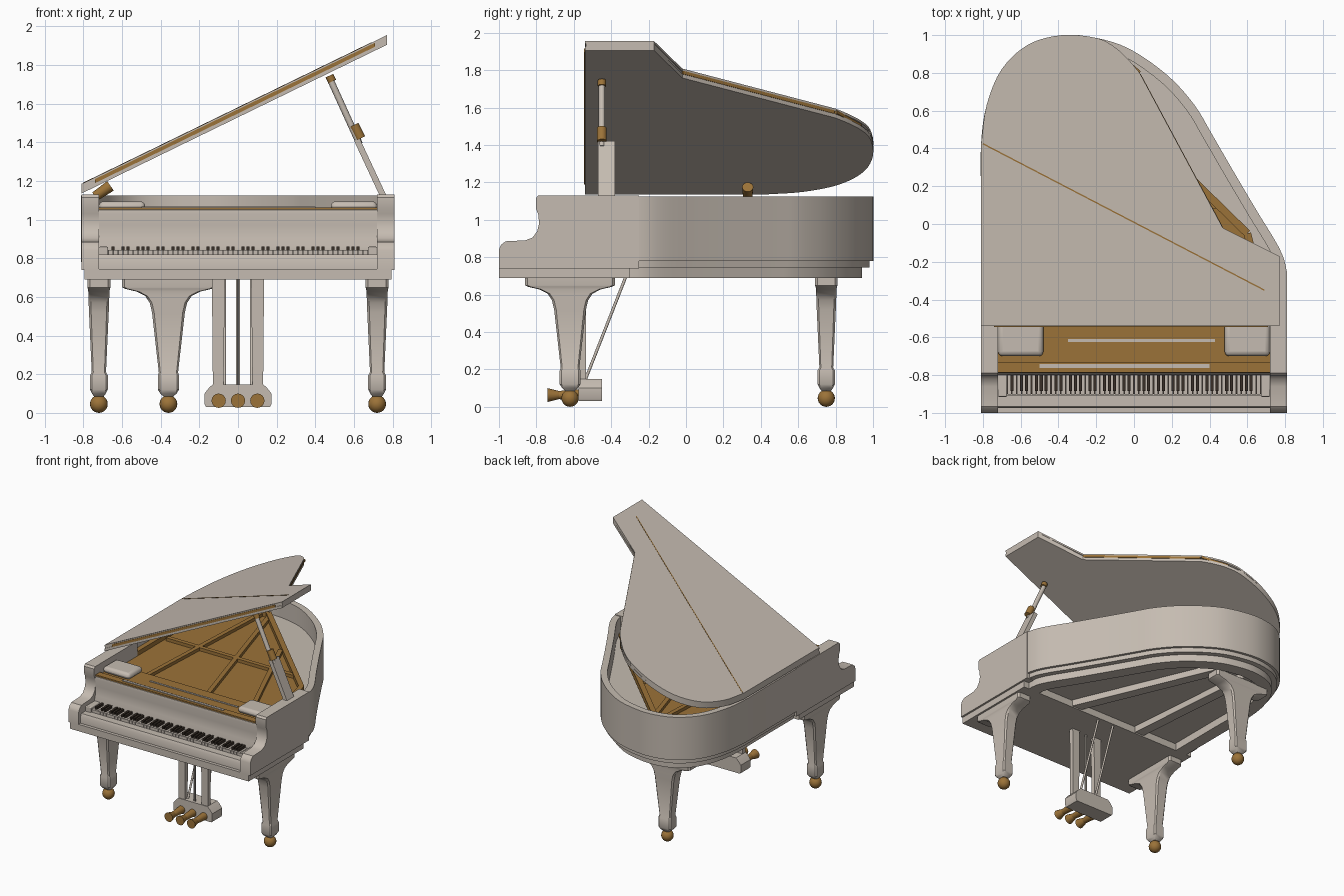
import bpy, bmesh, math
from mathutils import Vector

if "Cube" in bpy.data.objects:
    bpy.data.objects.remove(bpy.data.objects["Cube"])


def material(name, rgb):
    m = bpy.data.materials.new(name)
    m.diffuse_color = (*rgb, 1)
    m.use_nodes = True
    m.node_tree.nodes["Principled BSDF"].inputs["Base Color"].default_value = m.diffuse_color
    return m


CREAM = material("warm off white", (0.56, 0.50, 0.44))
GOLD = material("antique gold", (0.33, 0.17, 0.04))
DARK = material("dark brown", (0.04, 0.028, 0.02))


def finish(bm, name, mat, angle=35):
    bmesh.ops.recalc_face_normals(bm, faces=bm.faces)
    me = bpy.data.meshes.new(name)
    bm.to_mesh(me)
    bm.free()
    me.materials.append(mat)
    me.shade_smooth()
    me.set_sharp_from_angle(angle=math.radians(angle))
    ob = bpy.data.objects.new(name, me)
    bpy.context.collection.objects.link(ob)
    return ob


def prism(name, pts, lo, hi, mat, axis="z", shear=0.0):
    """Extrude a 2D outline along an axis; shear lifts z with x (for the lid)."""
    place = {"x": lambda a, b, t: (t, a, b), "y": lambda a, b, t: (a, t, b),
             "z": lambda a, b, t: (a, b, t)}[axis]
    bm = bmesh.new()
    low = [bm.verts.new(place(a, b, lo)) for a, b in pts]
    top = [bm.verts.new(place(a, b, hi)) for a, b in pts]
    bm.faces.new(low)
    bm.faces.new(top)
    for i in range(len(pts)):
        j = (i + 1) % len(pts)
        bm.faces.new((low[i], low[j], top[j], top[i]))
    for v in bm.verts:
        v.co.z += shear * (v.co.x + 0.8)
    return finish(bm, name, mat)


def box(name, x0, x1, y0, y1, z0, z1, mat, bevel=0.0):
    ob = prism(name, [(x0, y0), (x1, y0), (x1, y1), (x0, y1)], z0, z1, mat)
    if bevel:
        b = ob.modifiers.new("bevel", "BEVEL")
        b.width, b.segments = bevel, 3
    return ob


def rod(name, a, b, r1, r2, mat, sides=16):
    a, b = Vector(a), Vector(b)
    bm = bmesh.new()
    bmesh.ops.create_cone(bm, cap_ends=True, segments=sides, radius1=r1, radius2=r2, depth=(b - a).length)
    rot = (b - a).to_track_quat("Z", "Y").to_matrix()
    for v in bm.verts:
        v.co = rot @ v.co + (a + b) / 2
    return finish(bm, name, mat, 50)


def bar(name, a, b, width, z0, z1, mat, shear=0.0):
    """Flat straight bar between two plan points."""
    a, b = Vector(a), Vector(b)
    n = Vector((-(b - a).y, (b - a).x)).normalized() * width / 2
    return prism(name, [a + n, b + n, b - n, a - n], z0, z1, mat, shear=shear)


def spline(pts, n=4):
    p = [Vector(q) for q in pts]
    p = [2 * p[0] - p[1]] + p + [2 * p[-1] - p[-2]]
    out = []
    for i in range(1, len(p) - 2):
        for k in range(n):
            t = k / n
            out.append(0.5 * (2 * p[i] + (p[i + 1] - p[i - 1]) * t
                              + (2 * p[i - 1] - 5 * p[i] + 4 * p[i + 1] - p[i + 2]) * t * t
                              + (3 * p[i] - p[i - 1] - 3 * p[i + 1] + p[i + 2]) * t ** 3))
    return out + [p[-2]]


def inset(line, d):
    out = []
    for i, q in enumerate(line):
        t = (line[min(i + 1, len(line) - 1)] - line[max(i - 1, 0)]).normalized()
        out.append(q + Vector((-t.y, t.x)) * d)
    return out


# Case: bent rim, lip, underside frame and soundboard share one plan curve
tail = [(-.2, .985), (-.38, 1.0), (-.56, .95), (-.70, .82), (-.78, .63), (-.81, .42)]
curve = spline([(.81, -.35), (.805, -.23), (.765, -.12), (.65, .07), (.52, .29), (.41, .48), (.32, .63),
                (.18, .785), (-.02, .925)] + tail + [(-.81, .15), (-.81, -.1), (-.81, -.35)])


def ring(name, d0, d1, z0, z1):
    prism(name, inset(curve, d0) + inset(curve, d1)[::-1], z0, z1, CREAM)


ring("case_rim", 0, .05, .78, 1.125)
ring("case_lip", .02, .1, .745, .785)
ring("underside_frame", .06, .16, .69, .75)
prism("case_bottom", inset(curve, .03), .75, .78, CREAM)
prism("soundboard", inset(curve, .04), .96, .98, CREAM)
box("key_bed", -.795, .795, -1, -.3, .69, .745, CREAM)
bar("underside_beam", (-.3, -.32), (-.4, .85), .08, .70, .75, CREAM)
bar("underside_beam", (.3, -.32), (-.2, .85), .08, .70, .75, CREAM)

# Scrolled key arms on both sides
arm = [(-1, .74), (-1, .84), (-.99, .865), (-.965, .885), (-.86, .89), (-.82, .905), (-.795, .94), (-.785, .98),
       (-.79, 1.03), (-.803, 1.06), (-.803, 1.115), (-.79, 1.13), (-.25, 1.13), (-.25, .74)]
for s in (-1, 1):
    prism("key_arm", arm, min(s * .72, s * .81), max(s * .72, s * .81), CREAM, "x")
    box("key_block", min(s * .672, s * .72), max(s * .672, s * .72), -.915, -.79, .74, .86, CREAM, .006)

# Key slip, fallboard and keyboard
prism("key_slip", [(-.975, .74), (-.975, .80), (-.965, .82), (-.905, .82), (-.905, .74)], -.72, .72, CREAM, "x")
prism("fallboard", [(-.80, .86), (-.788, .90), (-.783, .97), (-.79, 1.03), (-.787, 1.05), (-.775, 1.06),
                    (-.755, 1.06), (-.755, .84), (-.80, .84)], -.72, .72, CREAM, "x")
box("key_backing", -.672, .672, -.9, -.76, .74, .82, DARK)
w = 1.344 / 52
for i in range(52):
    x = -.672 + i * w
    box("white_key", x + .0015, x + w - .0015, -.903, -.79, .815, .842, CREAM)
    if i < 51 and i % 7 not in (1, 4):
        box("black_key", x + w - .008, x + w + .008, -.885, -.79, .84, .862, DARK)

# Gold pin block with strips and rounded end pads
box("pin_block", -.72, .72, -.757, -.52, .98, 1.045, GOLD)
box("pin_block_step", -.72, .72, -.785, -.73, 1.045, 1.063, GOLD)
box("music_ledge", -.5, .4, -.762, -.742, 1.06, 1.069, CREAM)
box("string_slot", -.35, .43, -.625, -.61, 1.04, 1.05, CREAM)
for s in (-1, 1):
    box("end_pad", min(s * .48, s * .72), max(s * .48, s * .72), -.70, -.52, 1.045, 1.095, CREAM, .03)

# Iron plate with raised edges and ribs
plate = [(-.74, -.53), (.72, -.53), (.60, -.05), (-.33, .86), (-.55, .80), (-.74, .4)]
prism("iron_plate", plate, .98, 1.01, GOLD)
for i in range(1, 6):
    bar("plate_edge", plate[i], plate[(i + 1) % 6], .04, 1.0, 1.045, GOLD)
for a, b in [((-.45, -.53), (-.38, .84)), ((.1, -.53), (-.3, .82)), ((-.7, .1), (.45, .1)), ((.5, -.53), (.1, .4))]:
    bar("plate_rib", a, b, .035, 1.0, 1.035, GOLD)

# Raised lid: lower leaf, gold hinge layer, upper leaf
SLOPE = .487
left = spline([(-.02, .86), (-.10, .935)] + tail)
lid = [(-.81, -.54), (.77, -.54), (.77, -.17), (.47, -.02), (.03, .80)] + left
prism("lid_lower_leaf", lid, 1.14, 1.162, CREAM, shear=SLOPE)
prism("lid_upper_leaf", lid, 1.177, 1.19, CREAM, shear=SLOPE)
prism("lid_core", [(-.81, -.535), (.77, -.535), (.77, -.17), (.465, -.025), (.02, .79), (-.12, .92)]
      + spline(tail), 1.16, 1.18, CREAM, shear=SLOPE)
bar("lid_front_hinge", (-.74, -.539), (.71, -.539), .012, 1.16, 1.181, GOLD, SLOPE)
bar("lid_side_hinge", (.465, -.02), (.03, .79), .014, 1.161, 1.178, GOLD, SLOPE)
bar("lid_tail_hinge", (.03, .80), (-.12, .93), .02, 1.161, 1.178, GOLD, SLOPE)
bar("lid_seam", (-.80, .425), (.69, -.35), .007, 1.187, 1.192, GOLD, SLOPE)
rod("lid_hinge", (-.74, .33, 1.12), (-.66, .33, 1.175), .025, .03, GOLD)

# Lid prop
prism("prop_holder", [(.735, 1.12), (.77, 1.12), (.63, 1.42), (.60, 1.41)], -.47, -.38, CREAM, "y")
rod("prop_stick", (.63, -.45, 1.39), (.48, -.45, 1.72), .017, .017, CREAM)
rod("prop_joint", (.635, -.45, 1.42), (.60, -.45, 1.49), .026, .026, GOLD)
rod("prop_cap", (.487, -.45, 1.715), (.473, -.45, 1.745), .022, .022, GOLD)

# Legs: lofted rectangles flaring into a bracket, on ball casters
SECTIONS = [(.695, .24, .06), (.65, .24, .06), (.642, .225, .057), (.628, .165, .055), (.605, .12, .054),
            (.57, .097, .053), (.52, .085, .051), (.21, .05, .037), (.195, .055, .046), (.12, .055, .046),
            (.10, .042, .036), (.085, .025, .025)]


def leg(name, cx, cy, along_y):
    bm = bmesh.new()
    prev = None
    for z, a, b in SECTIONS:
        dx, dy = (b, a) if along_y else (a, b)
        c = .22 * min(dx, dy)
        loop = [bm.verts.new((cx + px, cy + py, z)) for px, py in
                [(-dx + c, -dy), (dx - c, -dy), (dx, -dy + c), (dx, dy - c),
                 (dx - c, dy), (-dx + c, dy), (-dx, dy - c), (-dx, -dy + c)]]
        if prev:
            for i in range(8):
                bm.faces.new((prev[i], prev[(i + 1) % 8], loop[(i + 1) % 8], loop[i]))
        else:
            bm.faces.new(loop)
        prev = loop
    bm.faces.new(prev)
    finish(bm, name, CREAM)
    bm = bmesh.new()
    bmesh.ops.create_uvsphere(bm, u_segments=20, v_segments=12, radius=.046)
    bmesh.ops.translate(bm, verts=bm.verts, vec=(cx, cy, .046))
    finish(bm, name + "_caster", GOLD, 60)
    rod(name + "_caster_neck", (cx, cy, .075), (cx, cy, .105), .024, .03, GOLD)


leg("front_leg_left", -.72, -.62, True)
leg("front_leg_right", .72, -.62, True)
leg("rear_leg", -.36, .75, False)

# Pedal lyre: box, posts, rods, braces and flared pedals
prism("pedal_box", [(-.165, .03), (.165, .03), (.173, .045), (.173, .10), (.15, .13), (.13, .148), (-.13, .148),
                    (-.15, .13), (-.173, .10), (-.173, .045)], -.575, -.45, CREAM, "y")
for s in (-1, 1):
    prism("lyre_post", [(s * .075, .14), (s * .13, .14), (s * .135, .69), (s * .068, .69)], -.57, -.535, CREAM, "y")
    rod("lyre_brace", (s * .07, -.54, .14), (s * .07, -.32, .70), .008, .008, CREAM)
    rod("pedal_rod", (s * .006, -.55, .14), (s * .006, -.55, .70), .005, .005, CREAM, 8)
for x in (-.1, 0, .1):
    rod("pedal", (x, -.74, .063), (x, -.68, .063), .037, .022, GOLD)
    rod("pedal_shank", (x, -.68, .063), (x, -.57, .063), .022, .03, GOLD)
